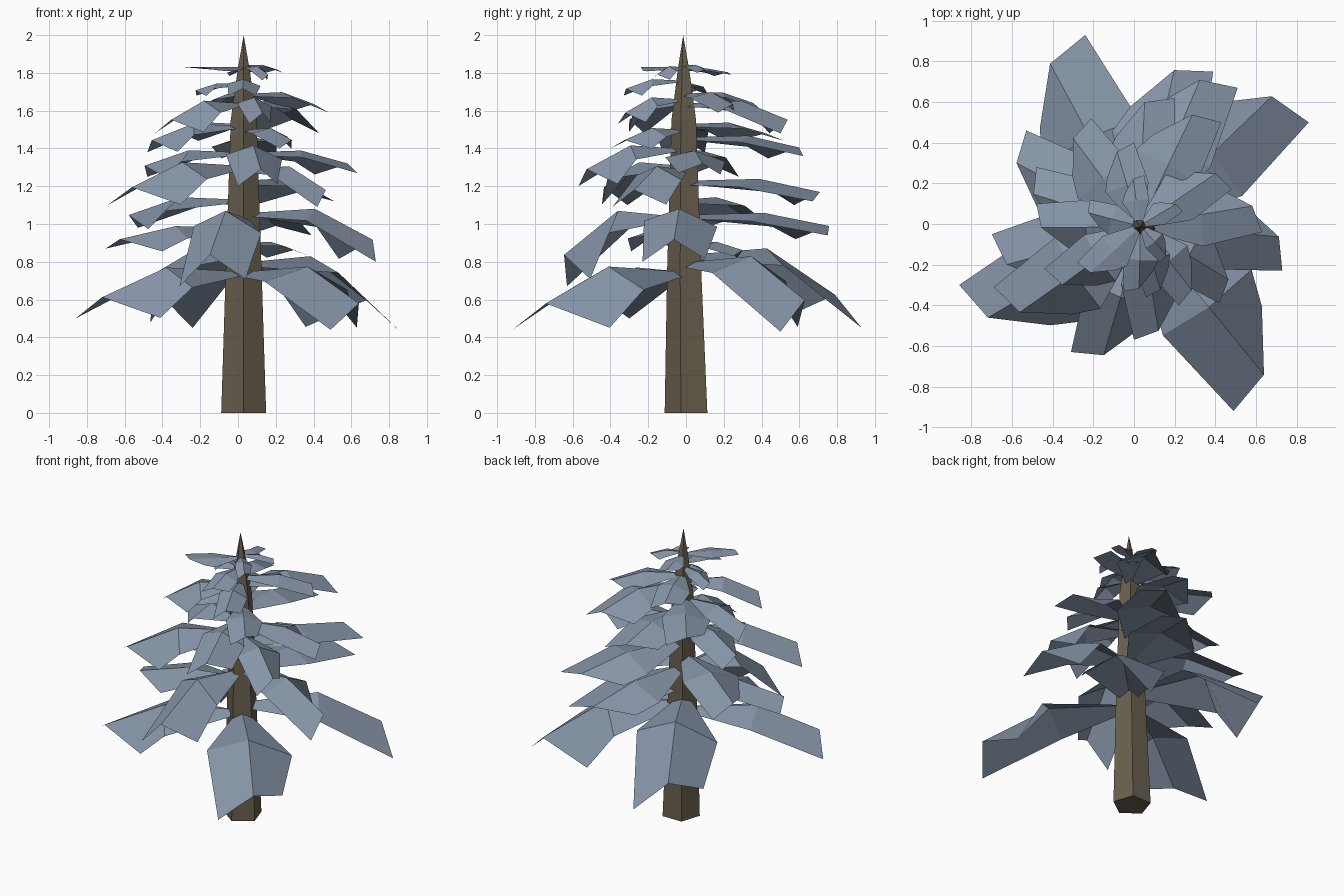
import bpy, bmesh
from math import sin, cos, pi, atan2, hypot

if "Cube" in bpy.data.objects:
    bpy.data.objects.remove(bpy.data.objects["Cube"])


def material(name, color):
    m = bpy.data.materials.new(name)
    m.diffuse_color = color
    m.use_nodes = True
    m.node_tree.nodes["Principled BSDF"].inputs["Base Color"].default_value = m.diffuse_color
    return m


def add_object(name, bm, mat):
    me = bpy.data.meshes.new(name)
    bm.to_mesh(me)
    bm.free()
    me.materials.append(mat)
    ob = bpy.data.objects.new(name, me)
    bpy.context.collection.objects.link(ob)
    return ob


bark = material("bark", (0.14, 0.115, 0.075, 1))
needles = material("needles", (0.24, 0.30, 0.39, 1))
CX, CY = 0.03, -0.01

# Trunk: five-sided tapering pole with a pointed top
bm = bmesh.new()
rings = []
for z, r, y in [(0, .125, .012), (.75, .1, 0), (1.55, .072, -.005), (1.82, .033, -.01)]:
    rings.append([bm.verts.new((CX + r * cos(-pi / 2 + i * 2 * pi / 5),
                                y + r * sin(-pi / 2 + i * 2 * pi / 5), z)) for i in range(5)])
bm.faces.new(rings[0][::-1])
for a, b in zip(rings, rings[1:]):
    for i in range(5):
        j = (i + 1) % 5
        bm.faces.new((a[i], a[j], b[j], b[i]))
apex = bm.verts.new((CX, -.015, 2))
for i in range(5):
    bm.faces.new((rings[-1][i], rings[-1][(i + 1) % 5], apex))
add_object("trunk", bm, bark)

# Bough template: rows of (along, across, drop share, fold), tip reach = 1
ROWS = [
    [(.06, -.04, 0, .03), (.07, .02, 0, 0), (.05, .08, 0, .03)],
    [(.52, -.14, .08, .03), (.50, .12, -.08, 0), (.43, .385, .12, .06)],
    [(1, 0, 1, 0), (.91, .21, .55, 0), (.61, .35, .8, .05)],
]


def bough(bm, x, y, tip_z, root_z):
    dx, dy = x - CX, y - CY
    reach, az = hypot(dx, dy), atan2(dy, dx)
    grid = []
    for row in ROWS:
        vs = []
        for u, v, drop, fold in row:
            px, py = u * reach, v * reach
            z = root_z - drop * (root_z - tip_z) - fold * reach
            vs.append(bm.verts.new((CX + px * cos(az) - py * sin(az),
                                    CY + px * sin(az) + py * cos(az), z)))
        grid.append(vs)
    for a, b in zip(grid, grid[1:]):
        for i in range(2):
            bm.faces.new((a[i], b[i], b[i + 1], a[i + 1]))


# Tip x, tip y, tip z, root z for every bough, grouped in tiers
TIERS = {
    "lowest_boughs": [(.49, -.92, .44, .75), (.86, .50, .43, .80),
                      (-.24, .93, .45, .84), (-.86, -.30, .50, .75)],
    "lower_boughs": [(-.70, -.05, .87, .98), (.73, -.23, .80, 1.06),
                     (.39, .75, .94, 1.05), (-.31, -.63, .67, 1.04),
                     (-.53, .46, .98, 1.13), (.38, .25, .83, .90)],
    "middle_boughs": [(-.69, -.31, 1.10, 1.31), (.51, .67, 1.12, 1.23),
                      (.42, -.39, 1.09, 1.29), (.0, -.57, 1.20, 1.40),
                      (-.48, .28, 1.25, 1.38), (.63, -.04, 1.27, 1.38),
                      (.20, .62, 1.36, 1.46)],
    "upper_boughs": [(-.44, -.22, 1.48, 1.64), (-.21, .52, 1.44, 1.53),
                     (.22, -.40, 1.40, 1.50), (.43, .50, 1.48, 1.64),
                     (-.48, .10, 1.38, 1.52), (.06, -.36, 1.53, 1.66),
                     (.48, .17, 1.59, 1.69), (.0, .40, 1.60, 1.69)],
    "top_boughs": [(-.22, .12, 1.68, 1.74), (-.28, -.19, 1.83, 1.83),
                   (-.05, -.33, 1.68, 1.76), (.24, .06, 1.80, 1.84),
                   (.05, .24, 1.79, 1.82), (.13, -.19, 1.76, 1.83)],
}
for name, tips in TIERS.items():
    bm = bmesh.new()
    for t in tips:
        bough(bm, *t)
    add_object(name, bm, needles)
